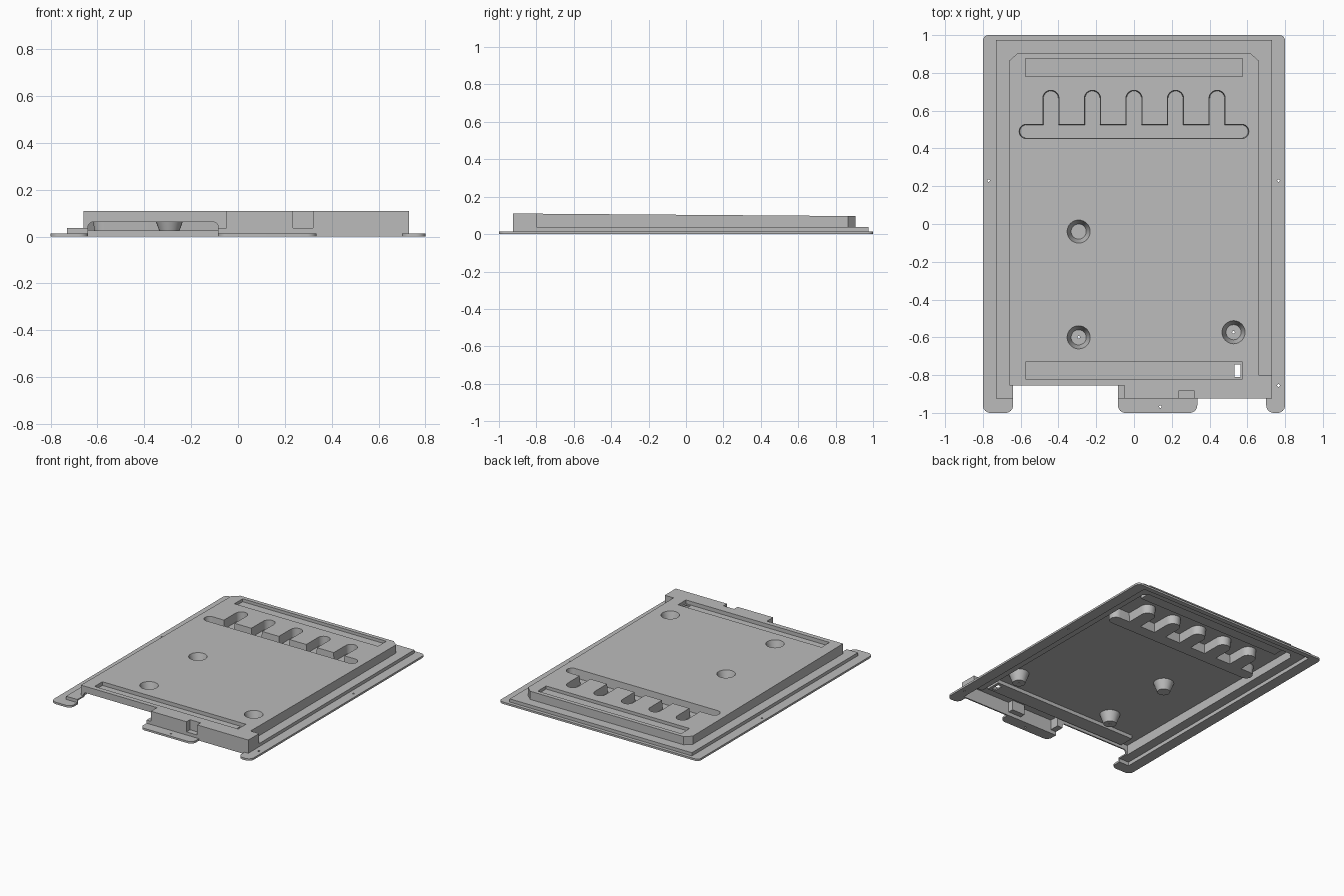
import bpy, bmesh
from math import pi, cos, sin, radians
from mathutils import Vector

cube = bpy.data.objects.get("Cube")
if cube:
    bpy.data.objects.remove(cube, do_unlink=True)

grey = bpy.data.materials.new("plain grey")
grey.use_nodes = True
grey.diffuse_color = (0.5, 0.5, 0.5, 1)
grey.node_tree.nodes["Principled BSDF"].inputs["Base Color"].default_value = grey.diffuse_color

WALL = 0.01     # sheet thickness
TOP = 0.11
OVER = 0.15     # height that clears the whole cover


def box(x0, x1, y0, y1, r=0.0):
    """Counter-clockwise rectangle of (x, y, corner radius)."""
    return [(x0, y0, r), (x1, y0, r), (x1, y1, r), (x0, y1, r)]


def inset(points, d):
    """Move every side inward by d (outward if negative), keeping the roundings parallel."""
    result = []
    for i, (x, y, r) in enumerate(points):
        p = Vector((x, y))
        a = (p - Vector(points[i - 1][:2])).normalized()
        b = (Vector(points[(i + 1) % len(points)][:2]) - p).normalized()
        na, nb = Vector((-a.y, a.x)), Vector((-b.y, b.x))
        q = p + (na + nb) * d / (1 + na.dot(nb))
        result.append((q.x, q.y, max(r - d, 0.002) if r else 0))
    return result


def rounded(points, steps=8):
    """Turn (x, y, radius) corners into an outline."""
    out = []
    for i, (x, y, r) in enumerate(points):
        p = Vector((x, y))
        if not r:
            out.append(p)
            continue
        a = (Vector(points[i - 1][:2]) - p).normalized()
        b = (Vector(points[(i + 1) % len(points)][:2]) - p).normalized()
        centre = p + (a + b) * r
        for k in range(steps + 1):
            t = k / steps * pi / 2
            out.append(centre - b * r * cos(t) - a * r * sin(t))
    return out


def circle(x, y, r, n=32):
    return [Vector((x + r * cos(2 * pi * k / n), y + r * sin(2 * pi * k / n))) for k in range(n)]


def loft(name, low, z0, high, z1):
    """Solid between two outlines with the same number of points."""
    bm = bmesh.new()
    a = [bm.verts.new((p.x, p.y, z0)) for p in low]
    b = [bm.verts.new((p.x, p.y, z1)) for p in high]
    bm.faces.new(a)
    bm.faces.new(b)
    for i in range(len(a)):
        bm.faces.new((a[i - 1], a[i], b[i], b[i - 1]))
    bmesh.ops.recalc_face_normals(bm, faces=bm.faces)
    mesh = bpy.data.meshes.new(name)
    bm.to_mesh(mesh)
    bm.free()
    mesh.materials.append(grey)
    obj = bpy.data.objects.new(name, mesh)
    bpy.context.collection.objects.link(obj)
    return obj


def prism(name, points, z0, z1):
    outline = rounded(points)
    return loft(name, outline, z0, outline, z1)


def combine(tool, operation):
    """Apply one boolean step to the cover and drop the tool."""
    bpy.context.view_layer.objects.active = cover
    mod = cover.modifiers.new("step", 'BOOLEAN')
    mod.operation, mod.solver, mod.object = operation, 'EXACT', tool
    bpy.ops.object.modifier_apply(modifier=mod.name)
    bpy.data.objects.remove(tool, do_unlink=True)


def add(tool):
    combine(tool, 'UNION')


def cut(tool):
    combine(tool, 'DIFFERENCE')


# Flange with three front tabs
flange = [(-0.8, -1, 0.04), (-0.64, -1, 0.04), (-0.64, -0.855, 0), (-0.085, -0.855, 0),
          (-0.085, -1, 0.04), (0.335, -1, 0.04), (0.335, -0.925, 0), (0.7, -0.925, 0),
          (0.7, -1, 0.04), (0.8, -1, 0.04), (0.8, 1, 0.03), (-0.8, 1, 0.03)]
step = box(-0.73, 0.73, -0.925, 0.975)
raised = [(-0.66, -0.855, 0), (-0.05, -0.855, 0), (-0.05, -0.925, 0), (0.73, -0.925, 0),
          (0.73, -0.8, 0), (0.66, -0.8, 0), (0.66, 0.865, 0), (0.615, 0.905, 0),
          (-0.615, 0.905, 0), (-0.66, 0.865, 0)]

cover = prism("cover", flange, 0, 0.014)
add(prism("step", step, 0.005, 0.037))
add(prism("raised", raised, 0.005, TOP))

# Hollow underside
cut(prism("low_cavity", inset(step, WALL), -WALL, 0.027))
cut(prism("high_cavity", inset(raised, WALL), -WALL, TOP - WALL))

# Opening in the front wall, with rounded upper corners
arch = prism("front_opening", [(-0.64, -0.2, 0), (-0.085, -0.2, 0),
                               (-0.085, 0.062, 0.02), (-0.64, 0.062, 0.02)], 0.83, 1.1)
for v in arch.data.vertices:
    v.co = (v.co.x, -v.co.z, v.co.y)
arch.data.flip_normals()
bm = bmesh.new()
bm.from_mesh(arch.data)
bmesh.ops.recalc_face_normals(bm, faces=bm.faces)
bm.to_mesh(arch.data)
bm.free()
cut(arch)

# Comb-shaped pocket outline
comb = [(-0.61, 0.45, 0.0395), (0.61, 0.45, 0.0395), (0.61, 0.53, 0.0395)]
for i in range(2, -3, -1):
    x = i * 0.22
    comb += [(x + 0.045, 0.53, 0), (x + 0.045, 0.71, 0.0445),
             (x - 0.045, 0.71, 0.0445), (x - 0.045, 0.53, 0)]
comb.append((-0.61, 0.53, 0.0395))

# Pressed pockets: outline, floor height, draft
pockets = [(comb, 0.035, 0.006),
           (box(-0.575, 0.575, 0.78, 0.875), 0.075, 0),
           (box(-0.575, 0.575, -0.82, -0.73), 0.082, 0)]
for points, floor, draft in pockets:
    rim = rounded(inset(points, -WALL))
    base = rounded(inset(points, draft - WALL))
    add(loft("pocket_shell", base, floor - WALL, rim, TOP - WALL / 2))
for points, floor, draft in pockets:
    cut(loft("pocket", rounded(inset(points, draft)), floor, rounded(points), OVER))

# Conical dimples, two of them drilled
dimples = [(-0.293, -0.04, False), (-0.293, -0.6, True), (0.527, -0.573, True)]
for x, y, drilled in dimples:
    add(loft("dimple_shell", circle(x, y, 0.043), 0.025, circle(x, y, 0.07), TOP - WALL / 2))
    cut(loft("dimple", circle(x, y, 0.04), 0.035, circle(x, y, 0.064), TOP + WALL))

# Notch in the front wall
add(prism("notch_shell", box(0.225, 0.33, -0.92, -0.875), 0.027, TOP - WALL / 2))
cut(prism("notch", box(0.235, 0.32, -0.95, -0.885), 0.037, OVER))

# Window at the end of the front groove
cut(prism("window", box(0.532, 0.565, -0.81, -0.745), 0.05, OVER))

# Screw holes
holes = [(-0.77, 0.23), (0.765, 0.23), (0.765, -0.855), (0.14, -0.967)]
holes += [(x, y) for x, y, drilled in dimples if drilled]
for x, y in holes:
    ring = circle(x, y, 0.007, 12)
    cut(loft("screw_hole", ring, -WALL, ring, OVER))

# Top plate falls gently toward the back
for v in cover.data.vertices:
    if v.co.z > 0.088:
        v.co.z -= 0.0075 * (v.co.y + 0.925)

bpy.ops.object.select_all(action='DESELECT')
cover.select_set(True)
bpy.context.view_layer.objects.active = cover
bpy.ops.object.shade_smooth_by_angle(angle=radians(30))
